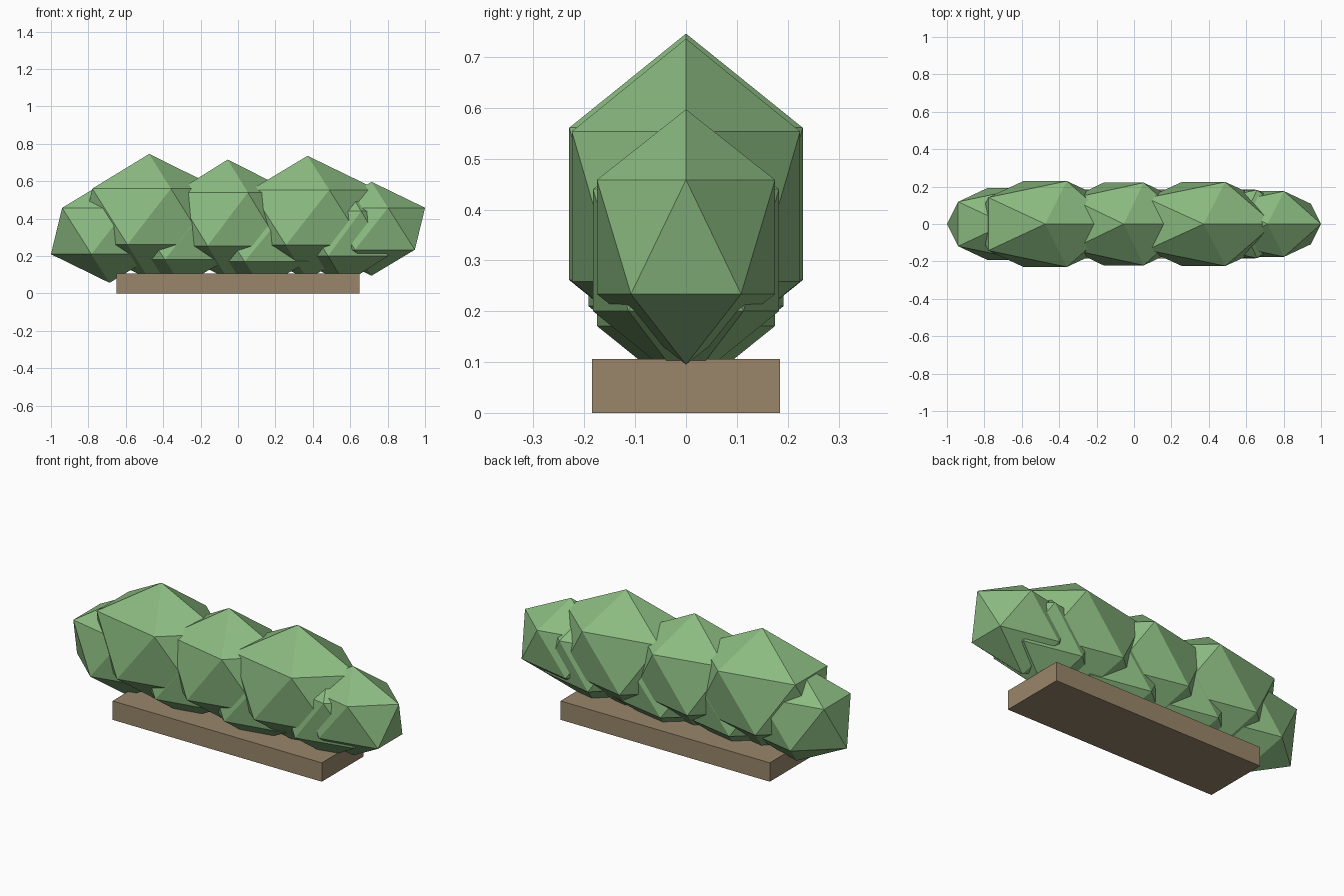
import bpy

cube = bpy.data.objects.get("Cube")
if cube:
    bpy.data.objects.remove(cube, do_unlink=True)


def make_material(name, colour):
    mat = bpy.data.materials.new(name)
    mat.use_nodes = True
    mat.diffuse_color = (*colour, 1)
    mat.node_tree.nodes["Principled BSDF"].inputs["Base Color"].default_value = (*colour, 1)
    return mat


leaf_green = make_material("leaf_green", (0.26, 0.50, 0.22))
soil_brown = make_material("soil_brown", (0.32, 0.24, 0.145))


def finish(name, mat):
    obj = bpy.context.object
    obj.name = name
    obj.data.materials.append(mat)
    return obj


def add_clump(name, x, z, radii):
    """Low-poly foliage clump: a stretched icosahedron."""
    bpy.ops.mesh.primitive_ico_sphere_add(subdivisions=1, radius=1, location=(x, 0, z))
    obj = finish(name, leaf_green)
    obj.scale = radii


# Planting bed
bpy.ops.mesh.primitive_cube_add(size=1, location=(0, 0, 0.053))
finish("planter_base", soil_brown).scale = (1.30, 0.37, 0.106)

# Hedge foliage: name, x, z, radii
clumps = [
    ("right_end_clump", -0.687, 0.334, (0.35, 0.226, 0.277)),
    ("right_large_clump", -0.475, 0.411, (0.42, 0.27, 0.335)),
    ("middle_large_clump", -0.055, 0.397, (0.39, 0.26, 0.319)),
    ("left_large_clump", 0.372, 0.406, (0.42, 0.264, 0.33)),
    ("left_end_clump", 0.714, 0.346, (0.32, 0.206, 0.251)),
    ("right_filler_clump", -0.30, 0.295, (0.33, 0.206, 0.255)),
    ("middle_filler_clump", 0.13, 0.285, (0.34, 0.206, 0.255)),
    ("left_filler_clump", 0.57, 0.32, (0.32, 0.215, 0.268)),
]
for clump in clumps:
    add_clump(*clump)
